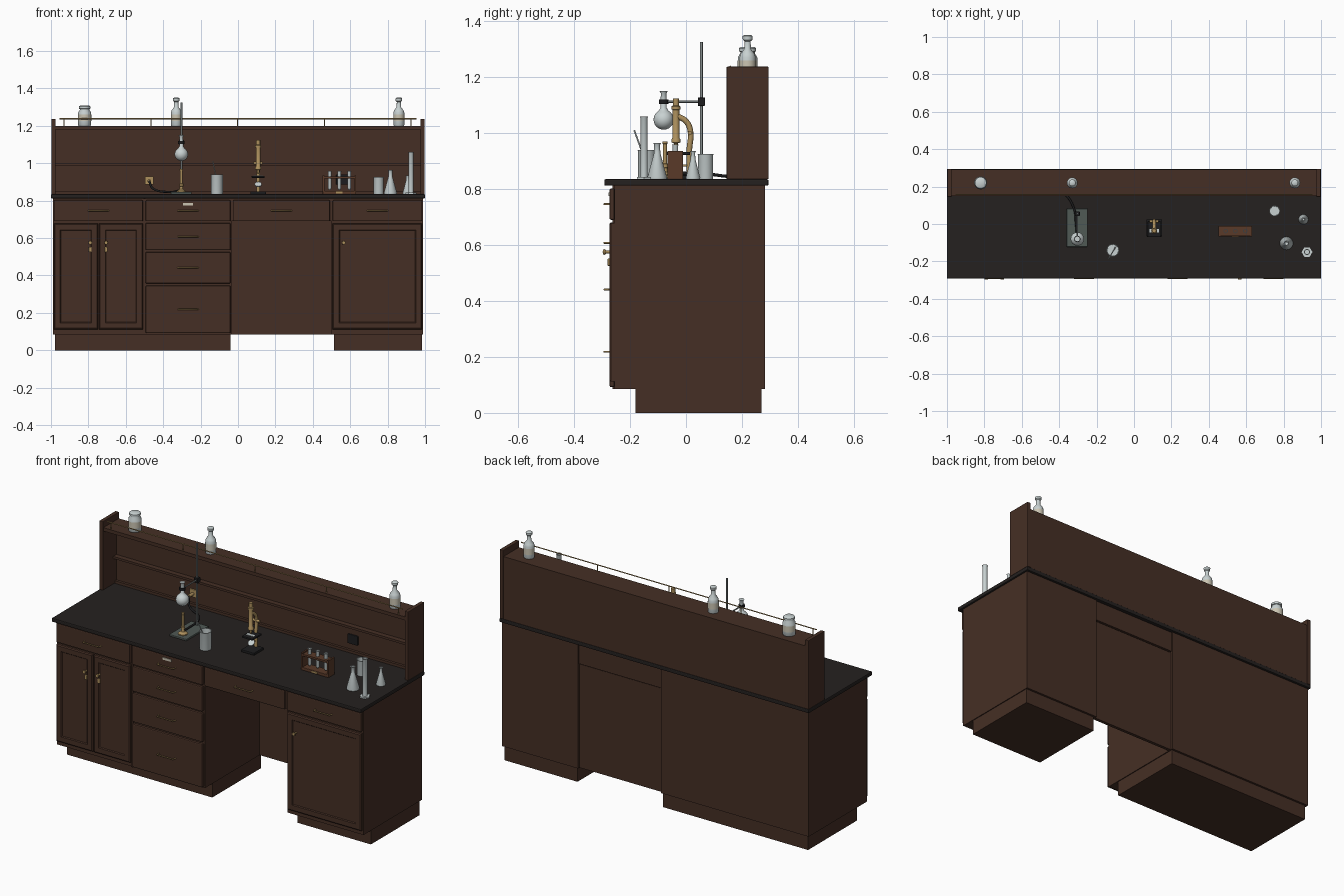
import bpy, bmesh, math
from mathutils import Vector

cube = bpy.data.objects.get("Cube")
if cube:
    bpy.data.objects.remove(cube, do_unlink=True)


def material(name, colour, metal=0.0, rough=0.5):
    m = bpy.data.materials.new(name)
    m.use_nodes = True
    m.diffuse_color = (*colour, 1)
    shader = m.node_tree.nodes["Principled BSDF"]
    shader.inputs["Base Color"].default_value = (*colour, 1)
    shader.inputs["Metallic"].default_value = metal
    shader.inputs["Roughness"].default_value = rough
    return m


WOOD = material("wood", (0.06, 0.028, 0.018))
RACK = material("rack_wood", (0.1, 0.042, 0.022))
SLATE = material("slate", (0.018, 0.015, 0.014))
GLASS = material("glass", (0.58, 0.64, 0.64), rough=0.2)
BRASS = material("brass", (0.42, 0.28, 0.11), 0.3)
STEEL = material("steel", (0.25, 0.28, 0.28), 0.3)
IRON = material("iron", (0.08, 0.1, 0.09))
BLACK = material("black", (0.012, 0.012, 0.013))
PAPER = material("paper", (0.6, 0.56, 0.45))


def finish(name, bm, mat, smooth=False):
    bmesh.ops.recalc_face_normals(bm, faces=bm.faces)
    me = bpy.data.meshes.new(name)
    bm.to_mesh(me)
    bm.free()
    me.materials.append(mat)
    ob = bpy.data.objects.new(name, me)
    bpy.context.collection.objects.link(ob)
    if smooth:
        bpy.ops.object.select_all(action="DESELECT")
        ob.select_set(True)
        bpy.context.view_layer.objects.active = ob
        bpy.ops.object.shade_smooth_by_angle(angle=math.radians(40))
    return ob


def box(name, x, y, z, mat=WOOD, bevel=0.0, panel=False):
    """Box from (min, max) pairs; panel adds a sunken field on the front."""
    bm = bmesh.new()
    bmesh.ops.create_cube(bm, size=1)
    for v in bm.verts:
        v.co = [p[0] + (c + 0.5) * (p[1] - p[0]) for c, p in zip(v.co, (x, y, z))]
    if panel:
        bm.normal_update()
        front = min(bm.faces, key=lambda f: f.calc_center_median().y)
        for wide, depth in ((0.008, 0.005), (0.04, 0), (0.006, -0.005)):
            bmesh.ops.inset_region(bm, faces=[front], thickness=wide, depth=depth)
    elif bevel:
        bmesh.ops.bevel(bm, geom=bm.edges[:], offset=bevel, segments=2,
                        affect="EDGES", profile=0.5)
    return finish(name, bm, mat)


def lathe(name, profile, at, mat, sides=24, axis="Z"):
    """Spin (radius, height) points about an axis through the point at."""
    bm = bmesh.new()
    verts = [bm.verts.new((r, 0, h)) for r, h in profile]
    edges = [bm.edges.new(p) for p in zip(verts, verts[1:])]
    bmesh.ops.spin(bm, geom=verts + edges, cent=(0, 0, 0), axis=(0, 0, 1),
                   angle=math.tau, steps=sides)
    bmesh.ops.remove_doubles(bm, verts=bm.verts, dist=1e-5)
    ob = finish(name, bm, mat, True)
    ob.location = at
    if axis == "Y":
        ob.rotation_euler.x = math.pi / 2
    return ob


def rod(name, points, r, mat, curved=False):
    cu = bpy.data.curves.new(name, "CURVE")
    cu.dimensions = "3D"
    cu.bevel_depth = r
    cu.bevel_resolution = 2
    cu.use_fill_caps = True
    sp = cu.splines.new("BEZIER")
    sp.bezier_points.add(len(points) - 1)
    for bp, co in zip(sp.bezier_points, points):
        bp.co = co
        bp.handle_left_type = bp.handle_right_type = "AUTO" if curved else "VECTOR"
    cu.resolution_u = 6 if curved else 1
    cu.materials.append(mat)
    ob = bpy.data.objects.new(name, cu)
    bpy.context.collection.objects.link(ob)


def cylinder(name, r, h, at, mat, sides=20, axis="Z"):
    return lathe(name, [(0, 0), (r, 0), (r, h), (0, h)], at, mat, sides, axis)


# Carcass, plinths, kneehole and worktop
TOP = 0.835
for side, x0, x1 in (("right", -0.99, -0.035), ("left", 0.5, 0.99)):
    box(side + "_cabinet", (x0, x1), (-0.255, 0.282), (0.085, 0.812))
    box(side + "_plinth", (x0 + 0.012, x1 - 0.005), (-0.18, 0.27), (0, 0.085))
box("kneehole_back", (-0.035, 0.5), (0.25, 0.268), (0.085, 0.69))
box("kneehole_drawer_box", (-0.035, 0.5), (-0.255, 0.262), (0.69, 0.812))
box("kneehole_top_rail", (-0.035, 0.5), (0.262, 0.275), (0.695, 0.812))
box("worktop", (-1, 1), (-0.292, 0.295), (0.812, TOP), SLATE, 0.005)
box("side_post", (-0.505, -0.495), (-0.262, -0.255), (0.085, 0.812))


# Drawer fronts, doors and their fittings
def drawer(name, x0, x1, z0, z1):
    box(name, (x0, x1), (-0.273, -0.255), (z0, z1), bevel=0.005)
    cx, cz = (x0 + x1) / 2, (z0 + z1) / 2
    pull = [(cx - 0.055, -0.27, cz), (cx - 0.05, -0.292, cz),
            (cx + 0.05, -0.292, cz), (cx + 0.055, -0.27, cz)]
    rod(name + "_pull", pull, 0.0035, BRASS)


drawer("right_drawer", -0.985, -0.508, 0.69, 0.802)
for i, (z0, z1) in enumerate(((0.69, 0.802), (0.535, 0.68), (0.357, 0.525), (0.092, 0.345))):
    drawer(f"stack_drawer_{i + 1}", -0.494, -0.04, z0, z1)
drawer("kneehole_drawer", -0.028, 0.492, 0.69, 0.802)
drawer("left_drawer", 0.506, 0.985, 0.69, 0.802)
box("drawer_label", (-0.295, -0.24), (-0.277, -0.272), (0.775, 0.788), PAPER)

KNOB = [(0, 0), (0.005, 0), (0.005, 0.014), (0.01, 0.02), (0.009, 0.026), (0, 0.028)]
for name, x0, x1, knob in (("outer_door", -0.985, -0.749, -0.79),
                           ("inner_door", -0.743, -0.508, -0.705),
                           ("left_door", 0.506, 0.985, 0.565)):
    box(name, (x0, x1), (-0.268, -0.255), (0.112, 0.678), panel=True)
    lathe(name + "_knob", KNOB, (knob, -0.27, 0.575), BRASS, 16, "Y")
    if x0 < 0:
        box(name + "_key_plate", (knob - 0.008, knob + 0.008), (-0.28, -0.27),
            (0.525, 0.552), BRASS, 0.003)

# Raised shelf at the back with a guard rail
for s in (-1, 1):
    box("shelf_end", sorted((s * 0.975, s * 0.998)), (0.145, 0.295), (TOP, 1.237), bevel=0.003)
box("shelf_back", (-0.975, 0.975), (0.27, 0.292), (TOP, 1.2))
box("shelf_top", (-0.975, 0.975), (0.15, 0.292), (1.18, 1.2))
box("back_ledge", (-0.975, 0.975), (0.24, 0.27), (0.985, 0.998))
box("back_foot_rail", (-0.975, 0.975), (0.255, 0.27), (TOP, 0.85))
rod("guard_rail", [(-0.955, 0.158, 1.238), (0.955, 0.158, 1.238)], 0.003, BRASS)
for i in range(5):
    x = -0.93 + i * 0.464
    rod("guard_post", [(x, 0.158, 1.195), (x, 0.158, 1.238)], 0.0025, BRASS)

# Bottles on the shelf
BOTTLE = [(0, 0), (0.027, 0), (0.029, 0.004), (0.029, 0.07), (0.025, 0.083), (0.012, 0.1),
          (0.011, 0.128), (0.017, 0.133), (0.018, 0.146), (0.013, 0.15), (0, 0.15)]
JAR = [(0, 0), (0.032, 0), (0.035, 0.004), (0.035, 0.07), (0.026, 0.085), (0.026, 0.09),
       (0.031, 0.092), (0.031, 0.103), (0.024, 0.108), (0, 0.108)]
for name, x, shape, r in (("jar", -0.82, JAR, 0.0355), ("middle_bottle", -0.33, BOTTLE, 0.0295),
                          ("end_bottle", 0.86, BOTTLE, 0.0295)):
    lathe(name, shape, (x, 0.22, 1.2), GLASS)
    lathe(name + "_label", [(r, 0.025), (r, 0.06)], (x, 0.22, 1.2), PAPER)

# Gas tap, hose and burner
BX, BY = -0.303, -0.075
box("gas_tap_plate", (-0.498, -0.452), (0.26, 0.27), (0.885, 0.93), BRASS, 0.003)
cylinder("gas_tap", 0.009, 0.04, (-0.475, 0.262, 0.905), BRASS, axis="Y")
rod("gas_hose", [(-0.475, 0.225, 0.905), (-0.455, 0.2, 0.865), (-0.37, 0.16, 0.846),
                 (-0.32, 0.08, 0.853), (-0.31, 0, 0.856), (BX, BY, 0.862)], 0.006, BLACK, True)
lathe("burner", [(0, 0), (0.026, 0), (0.026, 0.006), (0.01, 0.016), (0.008, 0.03), (0.011, 0.032),
                 (0.011, 0.045), (0.007, 0.047), (0.007, 0.115), (0.009, 0.117), (0.009, 0.125),
                 (0, 0.125)], (BX, BY, TOP + 0.01), BRASS)

# Retort stand holding a round flask
box("stand_base", (-0.36, -0.248), (-0.122, 0.082), (TOP, 0.846), IRON, 0.003)
cylinder("stand_rod", 0.005, 0.48, (BX, 0.055, 0.845), STEEL, 12)
box("clamp_boss", (BX - 0.013, BX + 0.013), (0.042, 0.068), (1.097, 1.127), BLACK, 0.003)
rod("clamp_arm", [(BX, 0.05, 1.112), (BX, -0.07, 1.112)], 0.004, STEEL)
cylinder("clamp_jaw", 0.017, 0.016, (BX, -0.08, 1.104), BLACK)
bulb = [(0.036 * math.sin(a), 0.036 - 0.036 * math.cos(a))
        for a in (math.pi * i / 12 for i in range(11))]
lathe("round_flask", bulb + [(0.011, 0.078), (0.01, 0.13), (0.015, 0.138), (0, 0.138)],
      (BX, -0.08, 1.012), GLASS)


# Glassware on the worktop
def beaker(name, x, y, r, h):
    shape = [(0, 0), (r * 0.95, 0), (r, 0.004), (r, h - 0.004), (r * 1.06, h),
             (r * 0.94, h), (r * 0.92, 0.006), (0, 0.006)]
    lathe(name, shape, (x, y, TOP), GLASS)


def conical_flask(name, x, y, r, h):
    shape = [(0, 0), (r * 0.95, 0), (r, h * 0.05), (r * 0.32, h * 0.72), (r * 0.3, h * 0.95),
             (r * 0.42, h), (r * 0.26, h), (r * 0.25, h * 0.72), (0, h * 0.6)]
    lathe(name, shape, (x, y, TOP), GLASS)


beaker("front_beaker", -0.113, -0.14, 0.032, 0.105)
rod("stirring_rod", [(-0.1, -0.125, 0.845), (-0.135, -0.185, 1.01)], 0.003, GLASS)
beaker("side_beaker", 0.752, 0.07, 0.027, 0.09)
conical_flask("large_conical_flask", 0.815, -0.103, 0.035, 0.13)
conical_flask("small_conical_flask", 0.906, 0.025, 0.026, 0.1)
cylinder("measure_foot", 0.029, 0.008, (0.925, -0.15, TOP), GLASS, 6)
lathe("measuring_cylinder", [(0.013, 0.008), (0.013, 0.22), (0.016, 0.225), (0.011, 0.225),
                             (0.011, 0.02), (0, 0.02)], (0.925, -0.15, TOP), GLASS)

# Test tube rack
box("rack_base", (0.453, 0.632), (-0.067, -0.01), (TOP, 0.852), RACK, 0.002)
box("rack_shelf", (0.46, 0.625), (-0.065, -0.012), (0.917, 0.928), RACK)
for x in (0.453, 0.622):
    box("rack_end", (x, x + 0.01), (-0.067, -0.01), (0.85, 0.935), RACK)
box("rack_plate", (0.525, 0.56), (-0.07, -0.066), (0.839, 0.849), BRASS)
for x in (0.49, 0.542, 0.595):
    lathe("test_tube", [(0, 0), (0.006, 0.003), (0.01, 0.012), (0.01, 0.098), (0.012, 0.103),
                        (0.008, 0.103), (0.008, 0.06), (0, 0.06)], (x, -0.038, 0.856), GLASS, 16)

# Microscope
MX = 0.108
box("microscope_base", (MX - 0.042, MX + 0.042), (-0.066, 0.025), (TOP, 0.85), BLACK, 0.004)
box("microscope_stage", (MX - 0.035, MX + 0.035), (-0.07, 0.015), (0.922, 0.932), BLACK, 0.002)
box("glass_slide", (MX - 0.025, MX + 0.025), (-0.045, -0.028), (0.932, 0.935), GLASS)
rod("microscope_arm", [(MX, 0.012, 0.845), (MX, 0.012, 0.94), (MX, 0.016, 1.005),
                       (MX, 0.002, 1.04), (MX, -0.032, 1.062)], 0.01, BRASS, True)
lathe("microscope_tube", [(0, 0), (0.005, 0), (0.007, 0.02), (0.016, 0.024), (0.016, 0.035),
                          (0.012, 0.04), (0.012, 0.14), (0.016, 0.142), (0.016, 0.152),
                          (0.011, 0.156), (0.011, 0.18), (0, 0.18)],
      (MX, -0.036, 0.943), BRASS)
for s in (-1, 1):
    rod("focus_knob", [(MX, 0.014, 1.0), (MX + s * 0.024, 0.014, 1.0)], 0.008, BRASS)
mirror = cylinder("microscope_mirror", 0.019, 0.005, (MX, -0.03, 0.885), GLASS)
mirror.rotation_euler.x = math.radians(40)
rod("mirror_bracket", [(MX, 0.012, 0.885), (MX, -0.03, 0.883)], 0.004, BRASS)

# Power socket on the back panel
box("power_socket", (0.525, 0.59), (0.26, 0.27), (0.885, 0.94), BLACK, 0.003)
